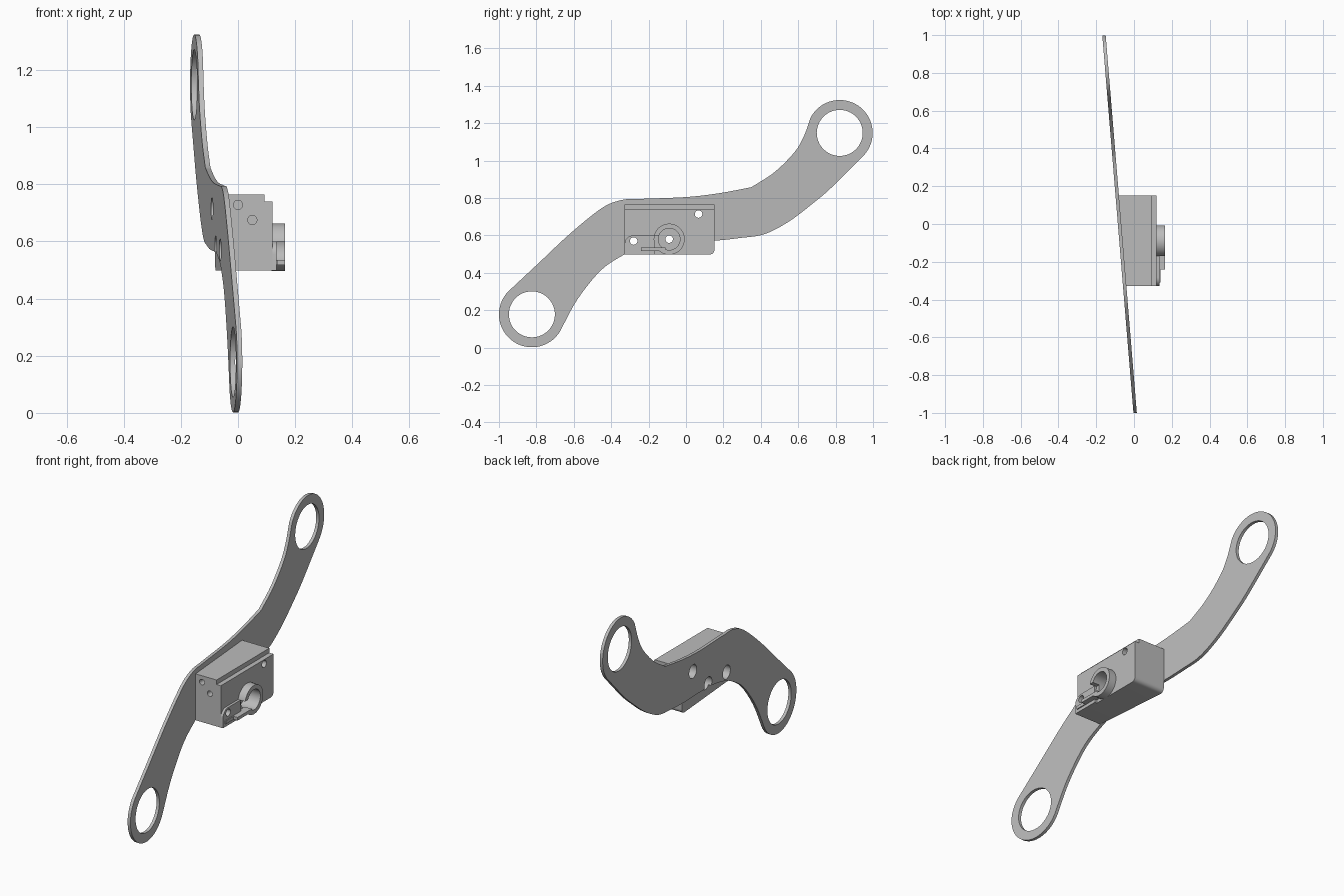
import bpy, bmesh
from math import sin, cos, radians
from mathutils import Vector

if "Cube" in bpy.data.objects:
    bpy.data.objects.remove(bpy.data.objects["Cube"])

grey = bpy.data.materials.new("plain grey")
grey.use_nodes = True
grey.diffuse_color = (0.5, 0.5, 0.5, 1)
grey.node_tree.nodes["Principled BSDF"].inputs["Base Color"].default_value = (0.5, 0.5, 0.5, 1)


def lean(y):
    """Middle of the slanted plate at depth y."""
    return -0.0765 - 0.0825 * y


def arc(centre, radius, start, end, steps=32):
    angles = [radians(start + (end - start) * i / steps) for i in range(steps + 1)]
    return [(centre[0] + radius * cos(a), centre[1] + radius * sin(a)) for a in angles]


def circle(centre, radius):
    return arc(centre, radius, 0, 360, 48)[:-1]


def box(y0, y1, z0, z1):
    return [(y0, z0), (y1, z0), (y1, z1), (y0, z1)]


def spline(points, steps=6):
    """Smooth curve through the points."""
    p = [Vector(q) for q in points]
    p = [2 * p[0] - p[1]] + p + [2 * p[-1] - p[-2]]
    out = []
    for a, b, c, d in zip(p, p[1:], p[2:], p[3:]):
        for i in range(steps):
            t = i / steps
            out.append(tuple(b + (c - a) * t / 2 + (2 * a - 5 * b + 4 * c - d) * t**2 / 2
                             + (3 * b - a - 3 * c + d) * t**3 / 2))
    return out + [tuple(points[-1])]


def prism(name, outline, back, front):
    """Extrude a side outline along x; back and front are numbers or functions of y."""
    bm = bmesh.new()
    place = [v if callable(v) else (lambda y, v=v: v) for v in (back, front)]
    ends = [[bm.verts.new((f(y), y, z)) for y, z in outline] for f in place]
    bm.faces.new(ends[0])
    bm.faces.new(ends[1])
    for i in range(len(outline)):
        bm.faces.new((ends[0][i - 1], ends[0][i], ends[1][i], ends[1][i - 1]))
    bmesh.ops.recalc_face_normals(bm, faces=bm.faces)
    mesh = bpy.data.meshes.new(name)
    bm.to_mesh(mesh)
    bm.free()
    mesh.materials.append(grey)
    obj = bpy.data.objects.new(name, mesh)
    bpy.context.collection.objects.link(obj)
    return obj


def activate(obj):
    bpy.ops.object.select_all(action='DESELECT')
    obj.select_set(True)
    bpy.context.view_layer.objects.active = obj


def cut(obj, *cutters):
    for cutter in cutters:
        cutter.hide_render = True
        mod = obj.modifiers.new("cut", 'BOOLEAN')
        mod.operation = 'DIFFERENCE'
        mod.solver = 'EXACT'
        mod.object = cutter
        activate(obj)
        bpy.ops.object.modifier_apply(modifier=mod.name)
        bpy.data.objects.remove(cutter)


def bore(centre, radius, back=-0.4, front=0.4):
    return prism("bore", circle(centre, radius), back, front)


# Slanted plate with a ring at each end
low, high, pivot = (-0.824, 0.178), (0.822, 1.148), (-0.09, 0.58)
screws = [(-0.28, 0.57), pivot, (0.067, 0.714)]
low_end = arc(low, 0.176, -31, -223)
high_end = arc(high, 0.176, 152, -42)
crest = spline([low_end[-1], (-0.79, 0.45), (-0.617, 0.612), (-0.45, 0.746), (-0.345, 0.789),
                (-0.25, 0.795), (0, 0.805), (0.18, 0.826), (0.35, 0.858)])
rise = spline([(0.35, 0.858), (0.473, 0.938), (0.58, 1.045), (0.63, 1.13), high_end[0]])
belly = spline([high_end[-1], (0.78, 0.858), (0.687, 0.778), (0.553, 0.676), (0.42, 0.607),
                (0.286, 0.586), (0.152, 0.572), (-0.1, 0.56), (-0.25, 0.53), (-0.334, 0.495),
                (-0.436, 0.43), (-0.516, 0.345), (-0.596, 0.233), low_end[0]])
outline = low_end + crest[1:] + rise[1:] + high_end[1:] + belly[1:-1]
plate = prism("arm_plate", outline, lambda y: lean(y) - 0.009, lambda y: lean(y) + 0.009)
cut(plate, *[bore(c, 0.123) for c in (low, high)], *[bore(c, 0.039) for c in screws])

# Housing block seated on the plate, with one rounded lower edge
profile = [(-0.328, 0.765), (-0.328, 0.498)] + arc((0.127, 0.523), 0.025, -90, 0, 8) + [(0.152, 0.765)]
block = prism("housing_block", profile, lambda y: lean(y) + 0.009, 0.12)
cut(block, prism("step", box(-0.5, 0.5, 0.739, 0.9), 0.093, 0.3))
cut(block, *[bore(c, 0.039, -0.4, -0.01) for c in screws])
cut(block, *[bore(c, 0.02) for c in screws], bore(pivot, 0.058, 0.07))

# Blind holes in the front end of the block
for x, z in [(0, 0.728), (0.05, 0.675)]:
    drill = bore((0, 0), 0.016, -0.06, 0.06)
    drill.rotation_euler.z = radians(90)
    drill.location = (x, -0.328, z)
    bpy.context.view_layer.update()
    cut(block, drill)

# Raised collar around the pivot, open towards the front
collar = prism("pivot_collar", circle(pivot, 0.083), 0.118, 0.165)
cut(collar, bore(pivot, 0.058), prism("slot", box(-0.25, -0.1, 0.535, 0.6), 0.121, 0.3))

# Low pad around the front screw and the ledge under it
pad_profile = [(-0.165, 0.6), (-0.165, 0.498), (-0.328, 0.498)] + arc((-0.283, 0.555), 0.045, 180, 90, 8)
pad = prism("screw_pad", pad_profile, 0.118, 0.134)
cut(pad, bore(screws[0], 0.02), bore(pivot, 0.08))
ledge = prism("collar_ledge", box(-0.24, -0.11, 0.517, 0.535), 0.118, 0.165)
lip = prism("pad_lip", box(-0.31, -0.24, 0.517, 0.535), 0.118, 0.14)

for part in (plate, block, collar, pad, ledge, lip):
    activate(part)
    bpy.ops.object.shade_smooth_by_angle(angle=radians(30))
